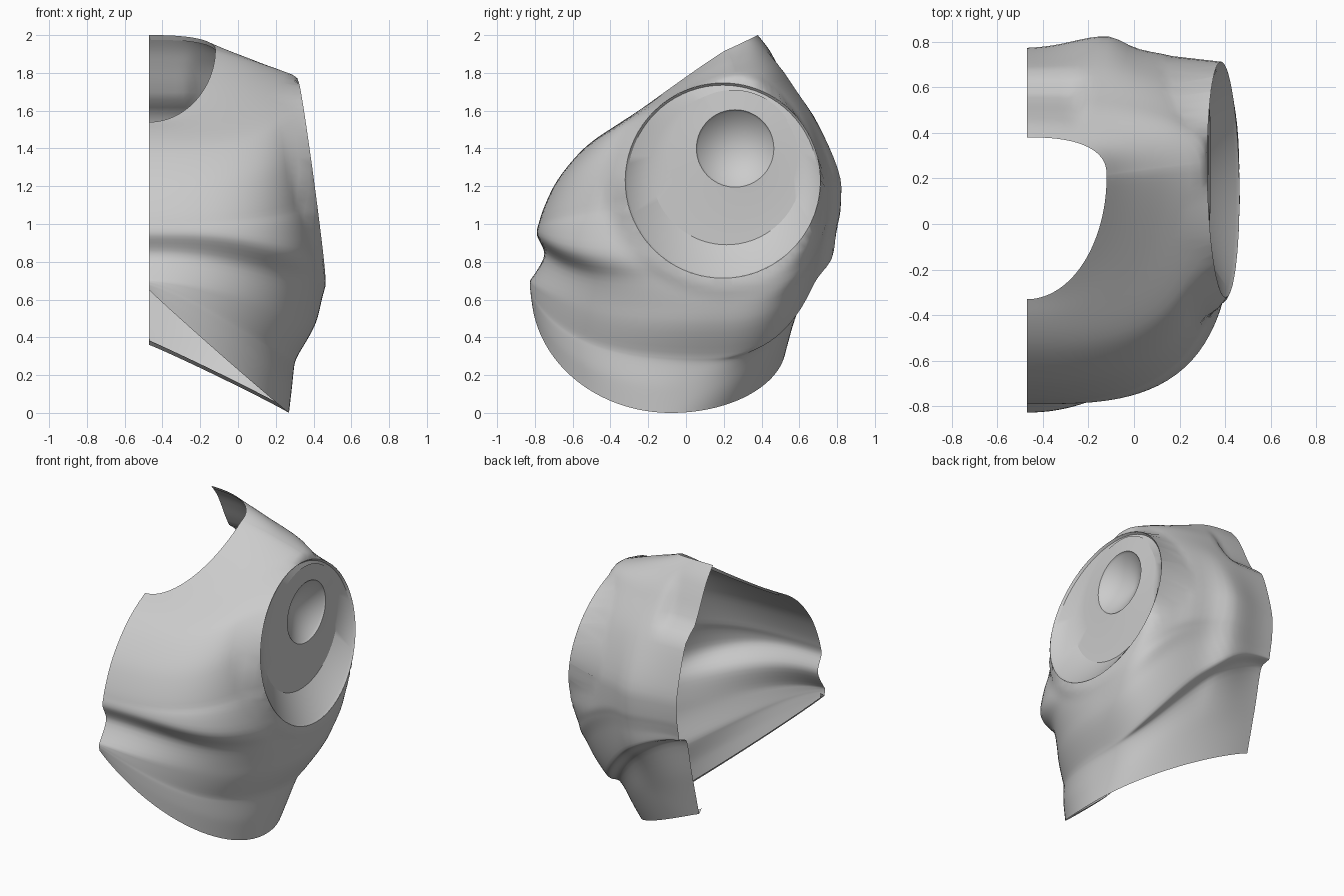
import bpy, bmesh, math

cube = bpy.data.objects.get("Cube")
if cube:
    bpy.data.objects.remove(cube)

grey = bpy.data.materials.new("plain_grey")
grey.use_nodes = True
tone = (0.6, 0.6, 0.6, 1)
grey.diffuse_color = tone
grey.node_tree.nodes["Principled BSDF"].inputs["Base Color"].default_value = tone

CUT = -0.47                      # open centre plane of the half shell
ARM_Y, ARM_Z, ARM_R = 0.195, 1.23, 0.517
STEPS, SIDES = 6, 72


def ramp(value, low, high):
    t = min(1, max(0, (value - low) / (high - low)))
    return t * t * (3 - 2 * t)


def arm_distance(y, z):
    return math.hypot(y - ARM_Y, z - ARM_Z) / ARM_R


def rim_x(y, z):
    return 0.392 - 0.135 * (z - ARM_Z) - 0.02 * (y - ARM_Y)


def blend(rows, steps):
    """Smooth, overshoot-free interpolation between parameter rows."""
    def slope(i, k):
        if i in (0, len(rows) - 1):
            j = min(i, len(rows) - 2)
            return rows[j + 1][k] - rows[j][k]
        a, b = rows[i][k] - rows[i - 1][k], rows[i + 1][k] - rows[i][k]
        return 2 * a * b / (a + b) if a * b > 0 else 0
    result = []
    for i in range(len(rows) - 1):
        for s in range(steps):
            t = s / steps
            h = t * t * (3 - 2 * t)
            result.append([
                rows[i][k] * (1 - h) + rows[i + 1][k] * h
                + t * (1 - t) ** 2 * slope(i, k) - t * t * (1 - t) * slope(i + 1, k)
                for k in range(len(rows[0]))])
    return result + [list(rows[-1])]


def section(row):
    """One ring from front centre around the side to back centre."""
    fy, fz, fn, sx, sy, sz, by, bz, bn, k, arc = row
    ring = []
    for i in range(SIDES + 1):
        a = math.pi * i / SIDES
        c, s = abs(math.cos(a)), math.sin(a)
        front = i * 2 <= SIDES
        ey, ez, n = (fy, fz, fn) if front else (by, bz, bn)
        r = (c ** n + s ** n) ** (1 / n)
        u, v = s / r, min(1, c / r)
        lift = (1 - arc) * v ** k + arc * (1 - math.sqrt(1 - v * v))
        ring.append(shape(CUT + (sx - CUT) * u, sy + (ey - sy) * v, sz + (ez - sz) * lift))
    return ring


def shape(x, y, z):
    # shoulder blade ridge, steeper on its outer side
    width = 0.2 if x < -0.12 else 0.1
    ridge = math.exp(-((x + 0.12) / width) ** 2)
    y += 0.055 * ramp(y, 0.4, 0.65) * ridge * ramp(z, 0.4, 0.9) * (1 - ramp(z, 1.2, 1.7))
    # shallow recess at the top of the back, with a small shelf below it
    y -= 0.05 * ramp(y, 0.35, 0.5) * ramp(-x, 0.2, 0.28) * ramp(z, 1.6, 1.64) * (1 - ramp(z, 1.65, 2))
    # draw the side into the arm rim
    pull = (1 - ramp(arm_distance(y, z), 1, 1.2)) * ramp(x, 0.22, 0.34)
    return x + (rim_x(y, z) - x) * pull, y, z


def skin(name, rings, closed=False):
    bm = bmesh.new()
    grid = [[bm.verts.new(p) for p in ring] for ring in rings]
    for upper, lower in zip(grid, grid[1:]):
        count = len(upper)
        for i in range(count if closed else count - 1):
            j = (i + 1) % count
            bm.faces.new((upper[i], lower[i], lower[j], upper[j]))
    return name, bm


def finish(name, bm, angle):
    bmesh.ops.remove_doubles(bm, verts=bm.verts, dist=0.0005)
    bmesh.ops.recalc_face_normals(bm, faces=bm.faces)
    mesh = bpy.data.meshes.new(name)
    bm.to_mesh(mesh)
    bm.free()
    mesh.materials.append(grey)
    obj = bpy.data.objects.new(name, mesh)
    bpy.context.collection.objects.link(obj)
    bpy.ops.object.select_all(action="DESELECT")
    obj.select_set(True)
    bpy.context.view_layer.objects.active = obj
    bpy.ops.object.shade_smooth_by_angle(angle=math.radians(angle))
    return obj


# Torso rows: front y, z, roundness; side x, y, z; back y, z, roundness; sweep, arc
rows = [
    (-.33, 1.54, 2, -.12, .21, 1.92, .38, 2, 2.5, 1.05, 0),      # neck edge
    (-.42, 1.49, 2.3, .12, .24, 1.85, .47, 1.89, 2.2, 1.2, 0),
    (-.54, 1.4, 3, .325, .26, 1.75, .56, 1.76, 2.3, 1.4, 0),     # shoulder
    (-.7, 1.2, 3, .37, .22, 1.5, .69, 1.53, 3.2, 1.5, 0),
    (-.775, 1.02, 3, .4, .2, 1.15, .77, 1.2, 4.5, 1.5, 0),
    (-.79, .95, 3.2, .43, .2, .87, .765, 1.08, 4.5, 7, 0),       # chest ridge
    (-.75, .84, 2.4, .455, .2, .7, .755, 1.02, 4, 5, 0),         # waist groove
    (-.825, .7, 2, .42, .15, .5, .745, .97, 3.5, 3.5, .3),
    (-.827, .69, 2.1, .315, .1, .3, .74, .94, 3, 4, .6),         # back plate edge
    (-.827, .68, 2.1, .3, .06, .26, .67, .92, 2.7, 4, .7),
    (-.825, .67, 2, .285, -.05, .13, .6, .64, 2.5, 3.7, .9),
    (-.82, .65, 1.95, .27, -.08, 0, .53, .36, 2.1, 3.2, 1),      # hem
]
rings = [section(row) for row in blend(rows, STEPS)]

# Turned-in lips at the neck and hem
neck_lip = [(max(CUT, x + 0.01), y * 1.04, z - 0.025) for x, y, z in rings[0]]
hem_lip = [(max(CUT, x - 0.03), y * 0.95, z + 0.035) for x, y, z in rings[-1]]
name, torso = skin("torso_shell", [neck_lip] + rings + [hem_lip])

# Arm opening: remove the faces inside and fit the edge to a clean circle
inside = []
for face in torso.faces:
    p = face.calc_center_median()
    if p.x > 0.2 and arm_distance(p.y, p.z) < 1:
        inside.append(face)
bmesh.ops.delete(torso, geom=inside, context="FACES")
for vert in torso.verts:
    y, z = vert.co.y, vert.co.z
    d = arm_distance(y, z)
    if vert.is_boundary and vert.co.x > 0.1 and d < 1.3:
        y, z = ARM_Y + (y - ARM_Y) / d, ARM_Z + (z - ARM_Z) / d
        vert.co = (rim_x(y, z), y, z)
finish(name, torso, 40)


# Arm socket: sloping dish, flat ring and conical cup
def circle(cy, cz, radius, depth=None, inset=0):
    points = []
    for i in range(SIDES):
        a = math.tau * i / SIDES
        y, z = cy + radius * math.cos(a), cz + radius * math.sin(a)
        points.append((rim_x(y, z) - inset if depth is None else depth, y, z))
    return points


HUB_Y, HUB_Z = 0.26, 1.4
dish = [
    circle(ARM_Y, ARM_Z, ARM_R),
    circle(ARM_Y, ARM_Z, ARM_R - 0.012, inset=0.015),
    circle(0.215, 1.29, 0.4, depth=0.325),
    circle(0.25, 1.37, 0.34, depth=0.325),
    circle(HUB_Y, HUB_Z, 0.205, depth=0.335),
    circle(HUB_Y, HUB_Z, 0.195, depth=0.32),
    circle(HUB_Y, HUB_Z, 0.0001, depth=0.22),
]
finish(*skin("arm_socket", dish, closed=True), 30)
